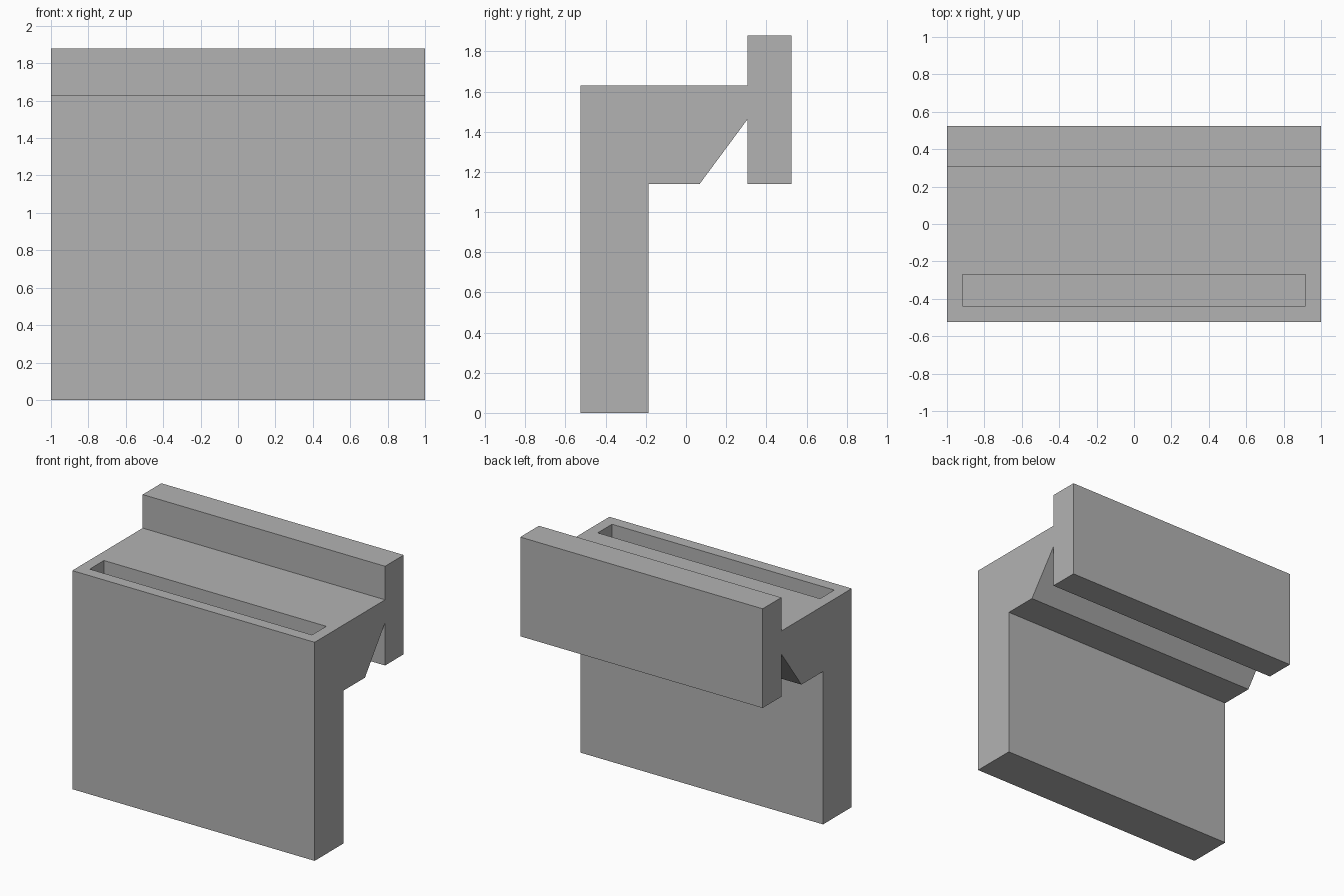
import bpy
import bmesh

cube = bpy.data.objects.get("Cube")
if cube:
    bpy.data.objects.remove(cube, do_unlink=True)

grey = bpy.data.materials.new("mid_grey")
grey.use_nodes = True
colour = (0.45, 0.45, 0.45, 1)
grey.diffuse_color = colour
grey.node_tree.nodes["Principled BSDF"].inputs["Base Color"].default_value = colour


def extrude_profile(name, points, half_width):
    """Extrude a closed (y, z) profile along x, centred on x = 0."""
    bm = bmesh.new()
    face = bm.faces.new([bm.verts.new((-half_width, y, z)) for y, z in points])
    grown = bmesh.ops.extrude_face_region(bm, geom=[face])["geom"]
    verts = [v for v in grown if isinstance(v, bmesh.types.BMVert)]
    bmesh.ops.translate(bm, verts=verts, vec=(2 * half_width, 0, 0))
    bmesh.ops.recalc_face_normals(bm, faces=bm.faces)
    mesh = bpy.data.meshes.new(name)
    bm.to_mesh(mesh)
    bm.free()
    mesh.materials.append(grey)
    obj = bpy.data.objects.new(name, mesh)
    bpy.context.collection.objects.link(obj)
    return obj


# Hook bracket: front wall, top shelf with sloped underside, rear clip plate
front, wall_back, clip_front, back = -0.525, -0.187, 0.305, 0.525
bracket = extrude_profile("hook_bracket", [
    (front, 0), (wall_back, 0), (wall_back, 1.14), (0.068, 1.14),
    (clip_front, 1.46), (clip_front, 1.14), (back, 1.14), (back, 1.88),
    (clip_front, 1.88), (clip_front, 1.63), (front, 1.63)], 1.0)

# Deep slot sunk into the front wall, leaving even walls and a floor
slot = extrude_profile("slot_cutter", [
    (-0.438, 0.085), (-0.27, 0.085), (-0.27, 1.8), (-0.438, 1.8)], 0.917)
slot.hide_render = True
slot.hide_viewport = True
slot.display_type = 'WIRE'

cut = bracket.modifiers.new("slot", 'BOOLEAN')
cut.operation = 'DIFFERENCE'
cut.solver = 'EXACT'
cut.object = slot
